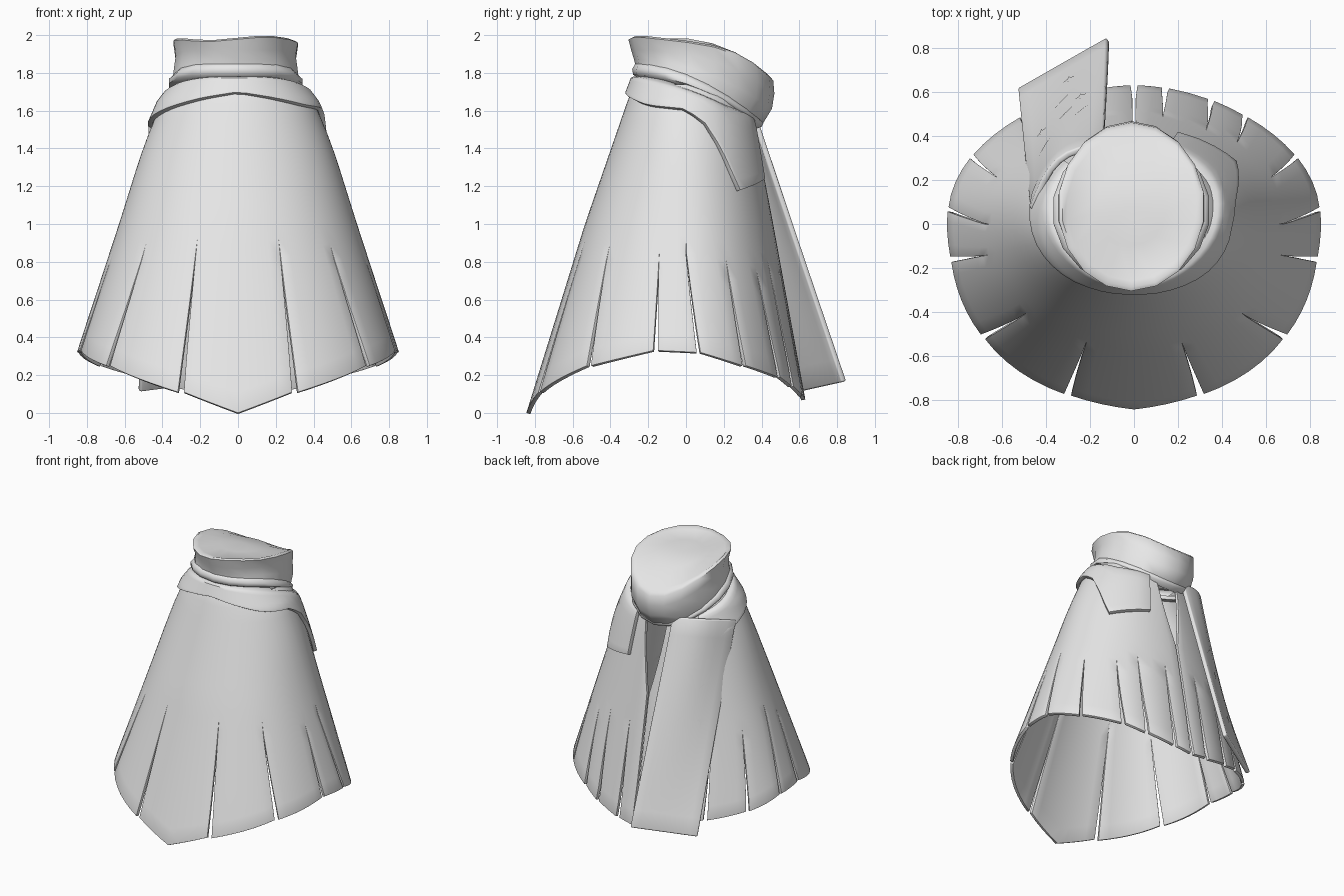
import bpy
import bmesh
from math import sin, cos, radians, pi, copysign
from mathutils import Vector

cube = bpy.data.objects.get("Cube")
if cube:
    bpy.data.objects.remove(cube, do_unlink=True)

cloth = bpy.data.materials.new("pale_grey_cloth")
cloth.use_nodes = True
GREY = (0.8, 0.8, 0.8, 1)
cloth.diffuse_color = GREY
cloth.node_tree.nodes["Principled BSDF"].inputs["Base Color"].default_value = GREY


def interp(table, x):
    """Piecewise linear lookup in an ascending table."""
    if x <= table[0][0]:
        return table[0][1]
    for (a, p), (b, q) in zip(table, table[1:]):
        if x <= b:
            return p + (q - p) * (x - a) / (b - a)
    return table[-1][1]


def sheets(name, grids, thickness=0.0, bevel=0.0, angle=40):
    """One object from grids of points; touching grids are welded."""
    bm = bmesh.new()
    for grid in grids:
        rows = [[bm.verts.new(p) for p in row] for row in grid]
        for up, low in zip(rows, rows[1:]):
            for i in range(len(up) - 1):
                bm.faces.new((up[i], low[i], low[i + 1], up[i + 1]))
    bmesh.ops.remove_doubles(bm, verts=bm.verts, dist=0.0005)
    finish(name, bm, thickness, bevel, angle)


def finish(name, bm, thickness, bevel, angle):
    mesh = bpy.data.meshes.new(name)
    bm.to_mesh(mesh)
    bm.free()
    mesh.materials.append(cloth)
    ob = bpy.data.objects.new(name, mesh)
    bpy.context.collection.objects.link(ob)
    if thickness:
        mod = ob.modifiers.new("thickness", 'SOLIDIFY')
        mod.thickness = thickness
        mod.offset = -1
    if bevel:
        mod = ob.modifiers.new("soft_edge", 'BEVEL')
        mod.width = bevel
        mod.segments = 2
        mod.limit_method = 'ANGLE'
        mod.angle_limit = radians(50)
    bpy.ops.object.select_all(action='DESELECT')
    ob.select_set(True)
    bpy.context.view_layer.objects.active = ob
    bpy.ops.object.shade_smooth_by_angle(angle=radians(angle))


# Cape surface: half widths by height, angle 0 = front, 90 = left
SIDE = [(0, .95), (.33, .85), (1, .63), (1.35, .52), (1.5, .465), (1.65, .40), (1.78, .30)]
FRONT = [(0, .845), (1, .535), (1.65, .31), (1.78, .26)]
BACK = [(0, .645), (1.5, .37), (1.78, .30)]
HEM = [(0, .0), (19, .11), (50, .25), (78, .33), (98, .32),
       (122, .25), (145, .19), (157, .14), (171, .09), (180, .07)]
SLIT_TOP = [(19, .88), (50, .87), (78, .80), (98, .95), (122, .83), (145, .75), (180, .8)]
LEAN = [(19, 0), (50, 4), (78, 2), (98, 8), (122, 7), (145, 8), (157, 6), (171, 2), (180, 0)]


def cape_point(deg, z, out=0.0):
    a = radians(deg)
    front = cos(a) > 0
    out += (.035 if front else -.012) * sin(2 * a) ** 2 * max(0, 1 - z / 1.4)
    return Vector(((interp(SIDE, z) + out) * sin(a),
                   -(interp(FRONT if front else BACK, z) + out) * cos(a), z))


# Cape panels, split by tapering slits at the hem and open at the back
half = [angle for angle, z in HEM[1:]]
slits = [-a for a in reversed(half)] + half
ROWS = 16


def slit_gap(deg, z, hem):
    top = interp(SLIT_TOP, abs(deg))
    gap = max(0, (top - z) / (top - hem)) ** 1.2
    if abs(deg) == 180:
        gap = max(gap, 0.5) + 10 * max(0, (z - 1.0) / 0.6)
    return gap


def leaned(deg, z):
    return deg - copysign(interp(LEAN, abs(deg)) * min(1, max(0, z - .2) / .65), deg)


panels = []
for a, b in zip(slits, slits[1:]):
    cols = max(2, 2 * round((b - a) / 10))
    grid = []
    for r in range(ROWS + 1):
        row = []
        for c in range(cols + 1):
            deg = a + (b - a) * c / cols
            hem = interp(HEM, abs(deg))
            z = 1.74 + (hem - 1.74) * r / ROWS
            low = a + slit_gap(a, z, hem)
            high = b - slit_gap(b, z, hem)
            row.append(cape_point(leaned(low + (high - low) * c / cols, z), z))
        grid.append(row)
    panels.append(grid)
sheets("cape", panels, 0.022, 0.007)

# Shawl layer over the shoulders, hanging down as a short flap at back left
SHAWL_LOW = [(-138, 1.42), (-90, 1.55), (-55, 1.62), (-27, 1.67),
             (0, 1.70), (27, 1.67), (55, 1.63), (90, 1.61), (108, 1.52),
             (119, 1.36), (129, 1.18), (160, 1.24)]
degs = list(range(-138, 118, 9)) + [119, 124, 129, 135, 142, 150, 160]


def shawl_row(step, out):
    row = []
    for d in degs:
        top = 1.785 - 0.2 * ((1 - cos(radians(d))) / 2) ** 1.6
        row.append(cape_point(d, top + (interp(SHAWL_LOW, d) - top) * step, out))
    return row


shawl = [shawl_row(0, -.05), shawl_row(0, -.02), shawl_row(.06, .02)]
shawl += [shawl_row(k / 8, .03) for k in range(1, 9)]
sheets("shawl_with_short_flap", [shawl], 0.026, 0.009)

# Long scarf tail that wraps off the shoulder and hangs at the back right
TOP_IN, TOP_OUT = Vector((-.14, .365, 1.60)), Vector((-.475, .07, 1.55))
END_IN, END_OUT = Vector((-.125, .85, .17)), Vector((-.53, .62, .12))


def tail_point(u, v, out=0.0):
    p = TOP_IN.lerp(TOP_OUT, u).lerp(END_IN.lerp(END_OUT, u), v)
    bulge = 0.1 * sin(pi * u) * (1 - v) ** 1.5 + out
    return p + Vector((-.45, .8, .35)) * bulge


tail = [[tail_point(u / 8, v / 12) for u in range(9)] for v in range(13)]
sheets("long_scarf_tail", [tail], 0.03, 0.009)


# Thin stitched stars and dashes on the tail
def patch(name, outline):
    bm = bmesh.new()
    bm.faces.new([bm.verts.new(tail_point(u, v, 0.002)) for u, v in outline])
    bmesh.ops.recalc_face_normals(bm, faces=bm.faces)
    finish(name, bm, 0, 0, 30)


for u, v in ((.42, .80), (.27, .55), (.75, .47)):
    points = []
    for k in range(8):
        r = 1 if k % 2 == 0 else 0.35
        points.append((u + .07 * r * cos(k * pi / 4), v + .03 * r * sin(k * pi / 4)))
    patch("stitched_star", points)
for u, v in ((.5, .62), (.45, .46), (.25, .4), (.7, .3)):
    patch("stitched_dash", [(u - .09, v + .03), (u, v - .003), (u + .09, v - .03), (u, v + .003)])


# Collar folds lofted through tilted rings
def ring(rx, front, back, z_front, z_back, power, wave=0.0, sides=18):
    pts = []
    for k in range(sides + 1):
        a = 2 * pi * (k % sides) / sides
        t = (1 - cos(a)) / 2
        z = z_front + (z_back - z_front) * t ** power + wave * sin(3 * a) * (1 - t)
        pts.append(Vector((rx * sin(a) - .012, front + (back - front) * t, z)))
    return pts


sheets("collar_lower_fold", [[
    ring(.27, -.22, .36, 1.855, 1.57, 1.8),
    ring(.335, -.268, .40, 1.85, 1.555, 1.8),
    ring(.36, -.285, .41, 1.82, 1.535, 1.9),
    ring(.36, -.28, .40, 1.79, 1.515, 2),
    ring(.31, -.24, .36, 1.765, 1.50, 2)]], angle=60)

sheets("collar_upper_fold", [[
    ring(.0, .08, .08, 1.955, 1.955, 1),
    ring(.16, -.10, .26, 1.965, 1.91, 2),
    ring(.295, -.26, .41, 1.975, 1.81, 3),
    ring(.318, -.288, .44, 1.985, 1.785, 3.4, .012),
    ring(.334, -.305, .462, 1.977, 1.76, 3.4, .012),
    ring(.322, -.29, .468, 1.92, 1.69, 2.5),
    ring(.332, -.275, .455, 1.87, 1.61, 2),
    ring(.338, -.268, .40, 1.84, 1.52, 1.8),
    ring(.28, -.23, .35, 1.83, 1.52, 1.8)]], angle=60)
